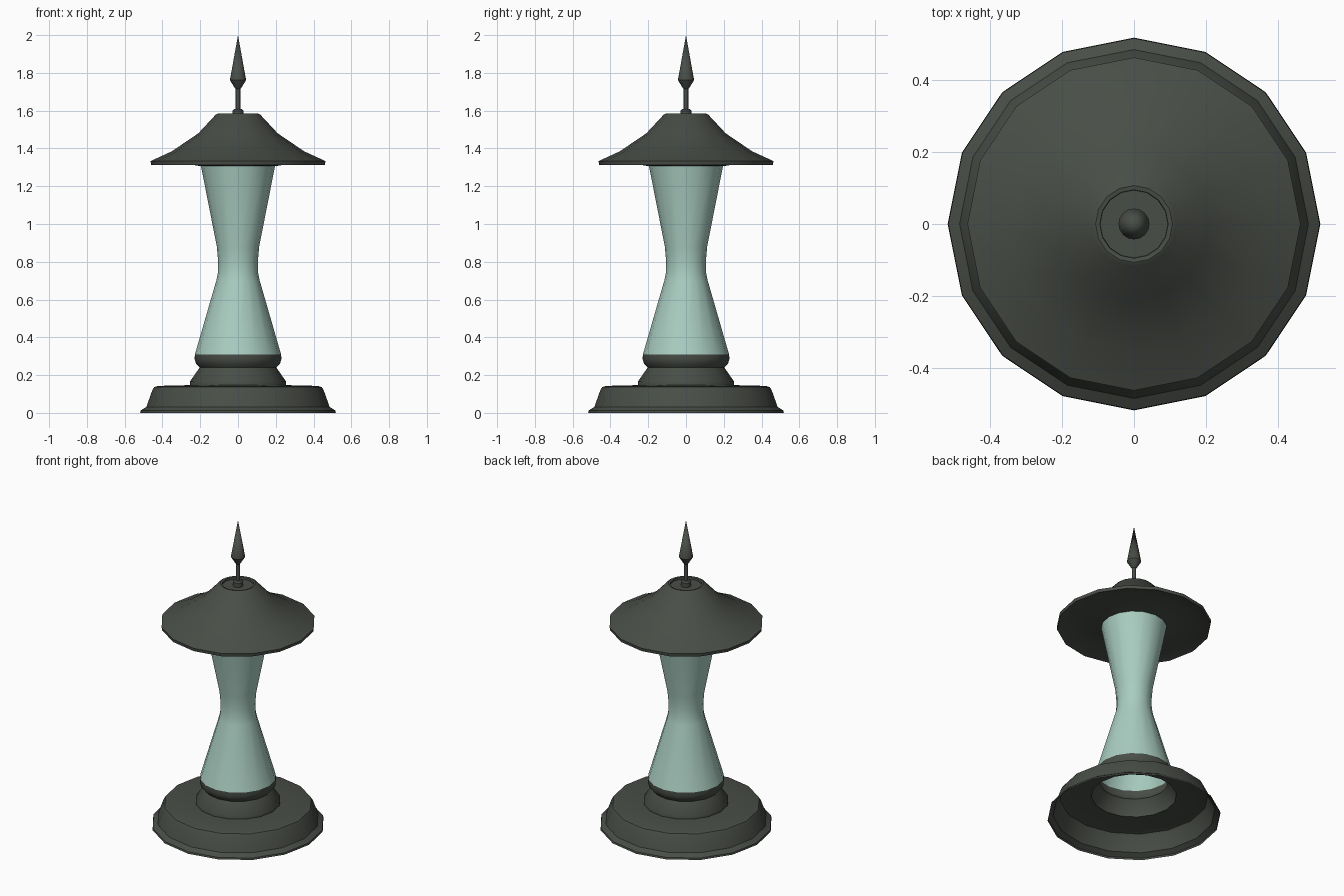
import bpy, bmesh, math

if "Cube" in bpy.data.objects:
    bpy.data.objects.remove(bpy.data.objects["Cube"])


def material(name, rgb):
    m = bpy.data.materials.new(name)
    m.diffuse_color = (*rgb, 1)
    m.use_nodes = True
    m.node_tree.nodes["Principled BSDF"].inputs["Base Color"].default_value = m.diffuse_color
    return m


iron = material("dark iron", (0.066, 0.075, 0.062))
glass = material("pale green glass", (0.40, 0.61, 0.53))


def lathe(name, profile, mat, sides=16, angle=35):
    """Spin an (r, z) profile, listed from bottom to top, around z."""
    bm = bmesh.new()
    rings = []
    for r, z in profile:
        if r == 0:
            rings.append([bm.verts.new((0, 0, z))] * sides)
        else:
            rings.append([bm.verts.new((r * math.cos(2 * math.pi * i / sides),
                                        r * math.sin(2 * math.pi * i / sides), z))
                          for i in range(sides)])
    for a, b in zip(rings, rings[1:]):
        for i in range(sides):
            j = (i + 1) % sides
            corners = list(dict.fromkeys((a[i], a[j], b[j], b[i])))
            bm.faces.new(corners)
    me = bpy.data.meshes.new(name)
    bm.to_mesh(me)
    bm.free()
    ob = bpy.data.objects.new(name, me)
    bpy.context.collection.objects.link(ob)
    me.materials.append(mat)
    bpy.ops.object.select_all(action='DESELECT')
    ob.select_set(True)
    bpy.context.view_layer.objects.active = ob
    bpy.ops.object.shade_smooth_by_angle(angle=math.radians(angle))
    return ob


# Hollow flared foot, open underneath
lathe("base", [(0.518, 0), (0.516, 0.012), (0.485, 0.032), (0.453, 0.122),
               (0.443, 0.137), (0.42, 0.143), (0.255, 0.147)], iron)

# Stepped neck and collar holding the glass
lathe("neck_collar", [(0.255, 0.147), (0.255, 0.165), (0.203, 0.24),
                      (0.222, 0.26), (0.23, 0.285), (0.228, 0.31)], iron)

# Waisted open glass tube
lathe("glass_body", [(0.228, 0.31), (0.115, 0.70), (0.107, 0.74),
                     (0.105, 0.80), (0.112, 0.88), (0.197, 1.312)], glass)

# Bell shade with shallow hollow underside and recessed top
lathe("shade", [(0.19, 1.307), (0.22, 1.309), (0.34, 1.345), (0.46, 1.313),
                (0.463, 1.333), (0.35, 1.385), (0.21, 1.48),
                (0.117, 1.58), (0.107, 1.585), (0.095, 1.583),
                (0.094, 1.57), (0, 1.57)], iron)

# Finial: foot ring, stem and spear point
lathe("finial", [(0.03, 1.57), (0.03, 1.598), (0.022, 1.608), (0.012, 1.61),
                 (0.012, 1.715), (0.017, 1.72), (0.043, 1.762),
                 (0.041, 1.772), (0, 2.0)], iron)
